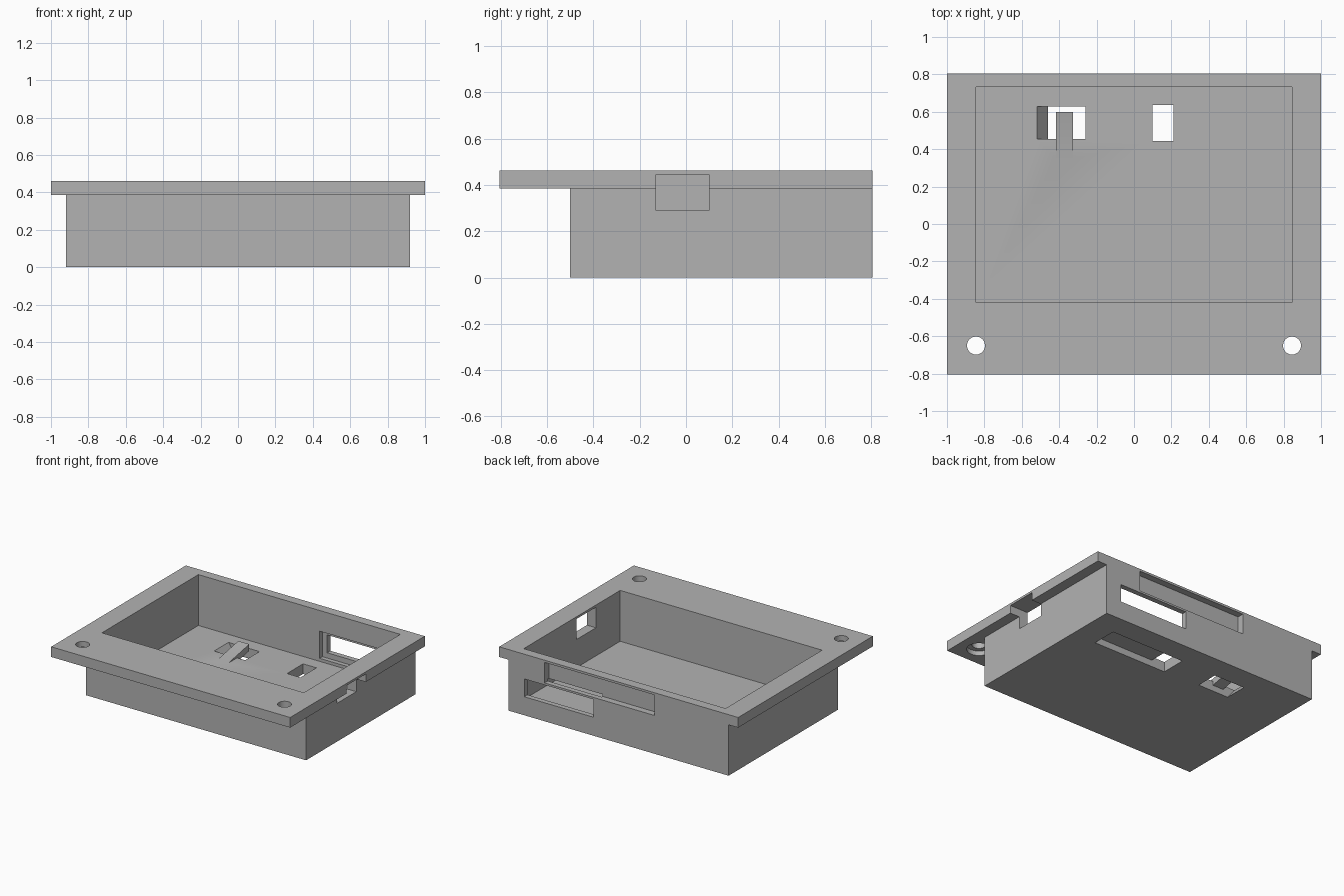
import bpy
import bmesh
import math

if "Cube" in bpy.data.objects:
    bpy.data.objects.remove(bpy.data.objects["Cube"], do_unlink=True)

grey = bpy.data.materials.new("plain grey")
grey.use_nodes = True
colour = (0.45, 0.45, 0.45, 1)
grey.diffuse_color = colour
grey.node_tree.nodes["Principled BSDF"].inputs["Base Color"].default_value = colour


def finish(name, bm):
    bmesh.ops.recalc_face_normals(bm, faces=bm.faces)
    mesh = bpy.data.meshes.new(name)
    bm.to_mesh(mesh)
    bm.free()
    mesh.materials.append(grey)
    obj = bpy.data.objects.new(name, mesh)
    bpy.context.scene.collection.objects.link(obj)
    return obj


def box(name, x, y, z, shear=0):
    """Box from min/max pairs; shear shifts its top along x."""
    bm = bmesh.new()
    bmesh.ops.create_cube(bm, size=1)
    for v in bm.verts:
        top = v.co.z > 0
        v.co = (x[v.co.x > 0] + shear * top, y[v.co.y > 0], z[top])
    return finish(name, bm)


def cylinder(name, centre, radius, z):
    bm = bmesh.new()
    bmesh.ops.create_cone(bm, cap_ends=True, segments=48, radius1=radius,
                          radius2=radius, depth=z[1] - z[0])
    bmesh.ops.translate(bm, verts=bm.verts, vec=(*centre, sum(z) / 2))
    return finish(name, bm)


def side_prism(name, profile, x):
    """Extrude a (y, z) profile along x."""
    bm = bmesh.new()
    face = bm.faces.new([bm.verts.new((x[0], y, z)) for y, z in profile])
    out = bmesh.ops.extrude_face_region(bm, geom=[face])
    moved = [g for g in out["geom"] if isinstance(g, bmesh.types.BMVert)]
    bmesh.ops.translate(bm, verts=moved, vec=(x[1] - x[0], 0, 0))
    return finish(name, bm)


def combine(target, tool, operation):
    mod = target.modifiers.new(operation, "BOOLEAN")
    mod.operation = operation
    mod.solver = "EXACT"
    mod.object = tool
    bpy.context.view_layer.objects.active = target
    bpy.ops.object.modifier_apply(modifier=mod.name)
    bpy.data.objects.remove(tool, do_unlink=True)


WALL = 0.077
HEIGHT = 0.462
RIM = HEIGHT - WALL
BACK = 0.805

# Open tub with a wide mounting flange
housing = box("housing", (-0.92, 0.92), (-0.5, BACK), (0, RIM))
combine(housing, box("flange", (-1, 1), (-BACK, BACK), (RIM, HEIGHT)), "UNION")

cutters = [
    box("cavity", (-0.845, 0.845), (-0.42, 0.733), (WALL, 0.6)),
    # Opening through the side wall and flange
    box("side_port", (0.7, 1.1), (-0.13, 0.1), (0.29, 0.445)),
    # Back wall: upper recess, stepped lower port
    box("back_recess", (-0.3, 0.62), (0.755, 0.9), (0.29, 0.445)),
    box("back_port", (0.21, 0.79), (0.7, 0.9), (0.14, 0.275)),
    box("back_port_step", (0.17, 0.83), (0.7, 0.766), (0.1, 0.305)),
    # Floor: cable channel underneath with its opening, slanted button slot
    box("channel", (0.1, 0.72), (0.443, 0.635), (-0.1, 0.05)),
    box("channel_opening", (0.1, 0.212), (0.443, 0.635), (-0.1, 0.15)),
    box("button_slot", (-0.42, -0.16), (0.455, 0.627), (-0.05, 0.127), -0.138),
]
# Counterbored screw holes
for side in (-1, 1):
    centre = (side * 0.845, -0.65)
    cutters.append(cylinder("screw_hole", centre, 0.048, (0.3, 0.6)))
    cutters.append(cylinder("counterbore", centre, 0.085, (0.3, RIM + 0.035)))
for cutter in cutters:
    combine(housing, cutter, "DIFFERENCE")

# Sloping tongue over the slot
tongue = [(0.35, 0.06), (0.35, WALL), (0.6, 0.125), (0.6, 0.075), (0.45, 0.045)]
combine(housing, side_prism("tongue", tongue, (-0.418, -0.326)), "UNION")

bpy.ops.object.select_all(action="DESELECT")
housing.select_set(True)
bpy.context.view_layer.objects.active = housing
bpy.ops.object.shade_smooth_by_angle(angle=math.radians(30))
